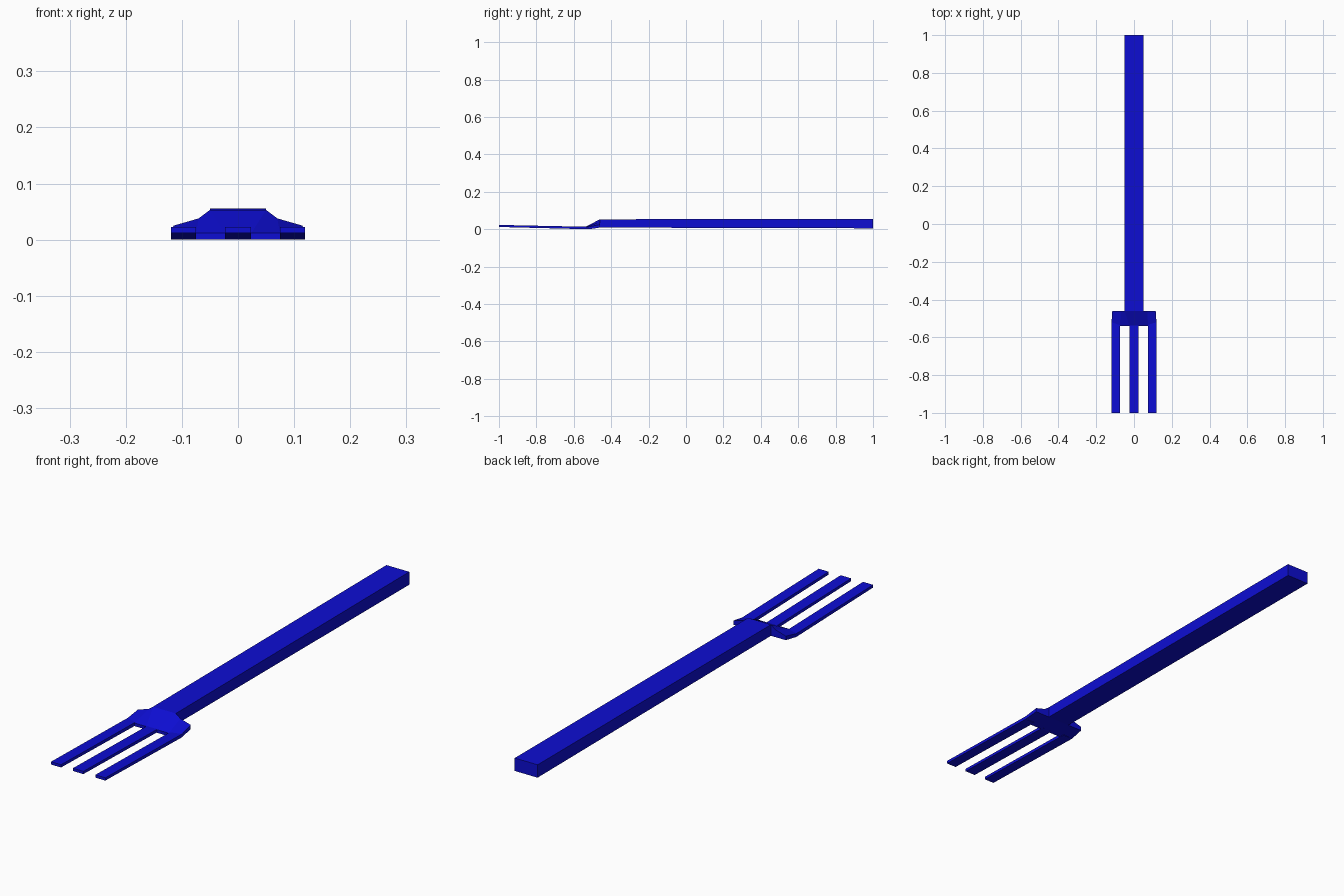
import bpy
import bmesh

cube = bpy.data.objects.get("Cube")
if cube:
    bpy.data.objects.remove(cube)

blue = bpy.data.materials.new("deep blue")
blue.use_nodes = True
COLOR = (0.004, 0.004, 0.65, 1)
blue.diffuse_color = COLOR
blue.node_tree.nodes["Principled BSDF"].inputs["Base Color"].default_value = COLOR


def loft(name, front, back):
    """Join two profiles of (x, y, bottom, top) columns into a closed slab."""
    bm = bmesh.new()
    rows = []
    for profile in (front, back):
        low = [bm.verts.new((x, y, b)) for x, y, b, t in profile]
        high = [bm.verts.new((x, y, t)) for x, y, b, t in profile]
        rows.append((low, high))
    (fl, fh), (bl, bh) = rows
    last = len(front) - 1
    for i in range(last):
        for a, b in ((fh, bh), (bl, fl), (fl, fh), (bh, bl)):
            bm.faces.new((a[i], a[i + 1], b[i + 1], b[i]))
    for i in (0, last):
        bm.faces.new((fl[i], fh[i], bh[i], bl[i]))
    bmesh.ops.recalc_face_normals(bm, faces=bm.faces)
    mesh = bpy.data.meshes.new(name)
    bm.to_mesh(mesh)
    bm.free()
    mesh.materials.append(blue)
    obj = bpy.data.objects.new(name, mesh)
    bpy.context.collection.objects.link(obj)
    return obj


def mirrored(half):
    """Complete a half profile across the centre line."""
    return [(-x, y, b, t) for x, y, b, t in reversed(half)] + half


def bar(name, x0, x1, front, back):
    """Straight bar; each end is (y, bottom, top)."""
    return loft(name, [(x, *front) for x in (x0, x1)], [(x, *back) for x in (x0, x1)])


# Long square handle, slightly deeper toward its end
bar("handle", -0.05, 0.05, (-0.46, 0.009, 0.053), (1.0, 0.005, 0.056))

# Sloping head that spreads from the handle to the tines
head_front = [(0.024, -0.54, 0, 0.012), (0.075, -0.54, 0, 0.012), (0.119, -0.52, 0, 0.013)]
head_back = [(0.05, -0.46, 0.009, 0.053), (0.07, -0.46, 0.009, 0.038), (0.115, -0.46, 0.009, 0.025)]
loft("head", mirrored(head_front), mirrored(head_back))

# Three tines, rising gently to their tips
TIP = (-1.0, 0.012, 0.023)
bar("middle_tine", -0.023, 0.023, TIP, (-0.53, 0.001, 0.013))
for side, name in ((1, "left_tine"), (-1, "right_tine")):
    bar(name, side * 0.075, side * 0.119, TIP, (-0.52, 0, 0.013))
